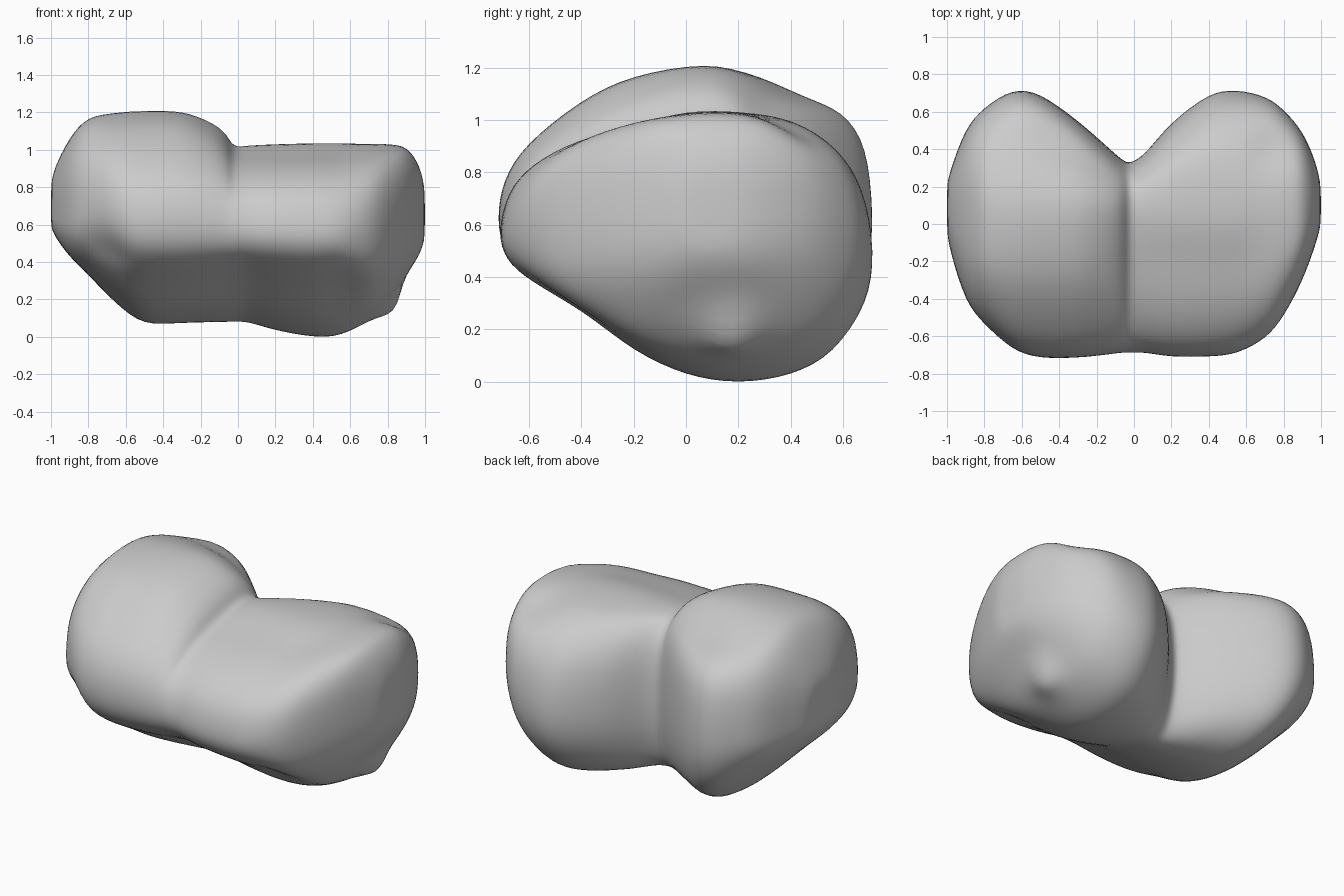
import bpy
import bmesh
from math import cos, sin, exp, pi, copysign
from mathutils import Vector

cube = bpy.data.objects.get("Cube")
if cube:
    bpy.data.objects.remove(cube)

STEPS = 4  # subdivisions between control points
PIVOT = Vector((.1, .64))  # core of every section (y, z)

# Side outlines (y, z) of the two lobes, from the front tip over the top
TALL = [(-.715, .62), (-.69, .77), (-.6, .91), (-.4, 1.07), (-.2, 1.165),
        (.07, 1.21), (.27, 1.17), (.44, 1.09), (.59, 1.03), (.68, .9),
        (.71, .65), (.695, .42), (.61, .23), (.45, .12), (.26, .08),
        (.07, .08), (-.18, .15), (-.4, .285), (-.59, .395), (-.685, .49)]
LOW = [(-.72, .57), (-.685, .72), (-.59, .83), (-.42, .92), (-.2, .98),
       (0, 1.03), (.21, 1.03), (.41, .995), (.57, .89), (.67, .73),
       (.71, .5), (.68, .3), (.56, .12), (.4, .03), (.2, 0),
       (0, .03), (-.2, .12), (-.4, .265), (-.6, .385), (-.69, .465)]

# Stations along the body: x, front, back, bottom, top
STATIONS = [
    (-1, -.03, .2, .6, .8), (-.98, -.15, .29, .54, .9),
    (-.9, -.4, .5, .43, 1.06), (-.8, -.54, .62, .33, 1.17),
    (-.65, -.67, .71, .18, 1.2), (-.5, -.715, .69, .08, 1.21),
    (-.3, -.715, .55, .08, 1.205), (-.15, -.7, .42, .08, 1.15),
    (-.07, -.69, .35, .08, 1.09), (-.02, -.69, .33, .08, 1.02),
    (.06, -.69, .38, .075, 1.02), (.2, -.71, .54, .035, 1.025),
    (.4, -.71, .69, 0, 1.03), (.55, -.69, .715, .01, 1.03),
    (.7, -.61, .68, .08, 1.03), (.8, -.49, .61, .18, 1.03),
    (.9, -.3, .49, .33, 1.01), (.97, -.11, .33, .44, .91),
    (1, 0, .2, .53, .78)]

# Local bumps and hollows: centre, push, radius
FEATURES = [
    ((.8, .18, .2), (.04, 0, -.07), .09),
    ((-.7, -.55, .47), (.03, .04, .01), .13),
    ((-.72, .3, 1.1), (0, 0, -.015), .13),
    ((.75, .42, .97), (-.01, -.01, -.035), .12)]


def clamp(t):
    return max(0, min(1, t))


def spline(a, b, c, d, t):
    """Smooth curve from b to c with a and d as neighbours."""
    return (b * 2 + (c - a) * t + (a * 2 - b * 5 + c * 4 - d) * t * t
            + (b * 3 - a - c * 3 + d) * t ** 3) / 2


def refine(points, closed):
    n = len(points)
    pick = (lambda i: points[i % n]) if closed else (
        lambda i: points[max(0, min(n - 1, i))])
    out = [spline(*(pick(i + k) for k in (-1, 0, 1, 2)), s / STEPS)
           for i in range(n if closed else n - 1) for s in range(STEPS)]
    return out if closed else out + [points[-1]]


def unit(outline):
    """Scale each side of an outline about the pivot to reach one."""
    spans = []
    for axis in (0, 1):
        values = [p[axis] - PIVOT[axis] for p in outline]
        spans.append((-min(values), max(values)))
    return [Vector([(p[a] - PIVOT[a]) / spans[a][p[a] > PIVOT[a]]
                    for a in (0, 1)]) for p in outline]


def soft_square(count):
    """Rounded square used where the lobes close at the ends."""
    angles = [pi - 2 * pi * i / count for i in range(count)]
    return [Vector([copysign(abs(c) ** .8, c) for c in (cos(a), sin(a))])
            for a in angles]


tall, low, blunt = unit(TALL), unit(LOW), soft_square(len(TALL))


def section(x, front, back, bottom, top):
    """Blend the outlines and fit them to the given limits."""
    t = clamp((x + .25) / .35)
    end = clamp((abs(x) - .55) / .35)
    ring = []
    for a, b, c in zip(tall, low, blunt):
        p = a.lerp(b, t).lerp(c, end)
        y = (back - PIVOT.x if p.x > 0 else PIVOT.x - front) * p.x
        z = (top - PIVOT.y if p.y > 0 else PIVOT.y - bottom) * p.y
        ring.append(Vector((x, PIVOT.x + y, PIVOT.y + z)))
    return refine(ring, True)


# Loft the sections into one closed skin
sections = [section(*s) for s in STATIONS]
strands = [refine(list(strand), False) for strand in zip(*sections)]
bm = bmesh.new()
rings = [[bm.verts.new(p) for p in ring] for ring in zip(*strands)]
count = len(rings[0])
for r, s in zip(rings, rings[1:]):
    for i in range(count):
        j = (i + 1) % count
        bm.faces.new((r[i], r[j], s[j], s[i]))
caps = [bm.faces.new(ring) for ring in (rings[0], rings[-1])]
bmesh.ops.poke(bm, faces=caps)

# Press in the bumps and hollows, then soften the skin
for v in bm.verts:
    start = v.co.copy()
    for centre, push, radius in FEATURES:
        v.co += Vector(push) * exp(-((start - Vector(centre)).length / radius) ** 2)
bmesh.ops.recalc_face_normals(bm, faces=bm.faces)
for _ in range(4):
    bmesh.ops.smooth_vert(bm, verts=bm.verts, factor=.5,
                          use_axis_x=True, use_axis_y=True, use_axis_z=True)

mesh = bpy.data.meshes.new("two_lobed_rock")
bm.to_mesh(mesh)
bm.free()
rock = bpy.data.objects.new("two_lobed_rock", mesh)
bpy.context.collection.objects.link(rock)

# Plain grey stone
stone = bpy.data.materials.new("grey_stone")
stone.use_nodes = True
grey = (.6, .6, .6, 1)
stone.diffuse_color = grey
bsdf = stone.node_tree.nodes["Principled BSDF"]
bsdf.inputs["Base Color"].default_value = grey
bsdf.inputs["Roughness"].default_value = .9
mesh.materials.append(stone)
for poly in mesh.polygons:
    poly.use_smooth = True
